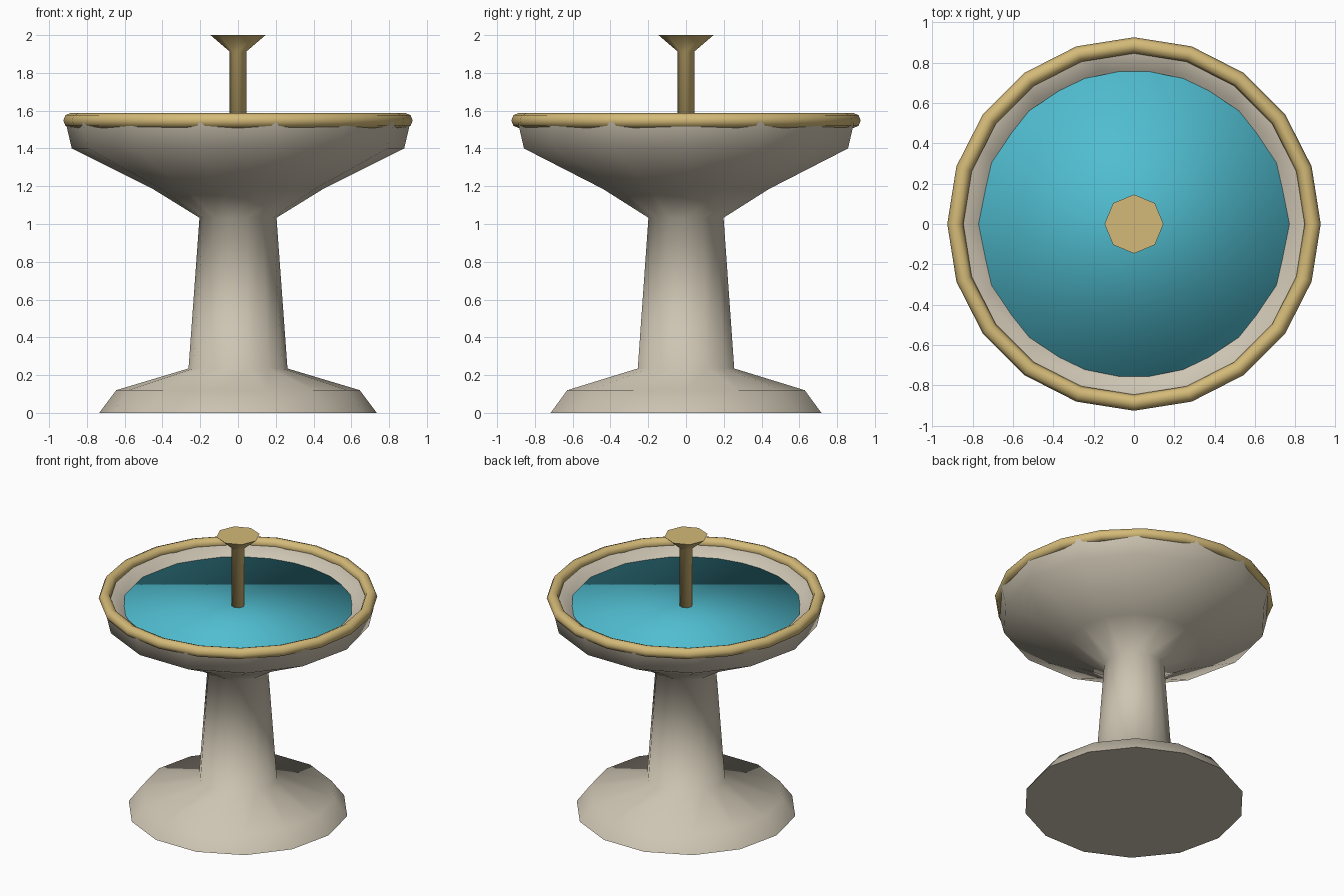
import bpy, bmesh, math

if "Cube" in bpy.data.objects:
    bpy.data.objects.remove(bpy.data.objects["Cube"])


def srgb(r, g, b):
    """Convert 0-255 display values to a linear colour."""
    def lin(c):
        c /= 255
        return c / 12.92 if c <= 0.04045 else ((c + 0.055) / 1.055) ** 2.4
    return (lin(r), lin(g), lin(b), 1)


def material(name, colour):
    m = bpy.data.materials.new(name)
    m.diffuse_color = colour
    m.use_nodes = True
    m.node_tree.nodes["Principled BSDF"].inputs["Base Color"].default_value = m.diffuse_color
    return m


stone = material("stone", srgb(205, 196, 178))
gold = material("gold", srgb(212, 186, 120))
water = material("water", srgb(80, 189, 208))


def lathe(name, profile, sides, mat, closed=False):
    """Spin (radius, z) points around z; open ends are capped."""
    bm = bmesh.new()
    rings = []
    for r, z in profile:
        rings.append([bm.verts.new((r * math.cos(2 * math.pi * i / sides),
                                    r * math.sin(2 * math.pi * i / sides), z))
                      for i in range(sides)])
    pairs = list(zip(rings, rings[1:]))
    if closed:
        pairs.append((rings[-1], rings[0]))
    for a, b in pairs:
        for i in range(sides):
            j = (i + 1) % sides
            bm.faces.new((a[i], a[j], b[j], b[i]))
    if not closed:
        bm.faces.new(rings[0][::-1])
        bm.faces.new(rings[-1])
    bmesh.ops.recalc_face_normals(bm, faces=bm.faces)
    mesh = bpy.data.meshes.new(name)
    bm.to_mesh(mesh)
    bm.free()
    mesh.materials.append(mat)
    obj = bpy.data.objects.new(name, mesh)
    bpy.context.collection.objects.link(obj)
    bpy.ops.object.select_all(action='DESELECT')
    obj.select_set(True)
    bpy.context.view_layer.objects.active = obj
    bpy.ops.object.shade_smooth_by_angle(angle=math.radians(100))
    return obj


# Foot, column and hollow bowl in one turned piece
lathe("pedestal_and_bowl",
      [(0.735, 0), (0.645, 0.12), (0.262, 0.235), (0.204, 1.033), (0.45, 1.185),
       (0.88, 1.40), (0.913, 1.54), (0.85, 1.54), (0.775, 1.49), (0.66, 1.42)],
      14, stone)

# Rounded rim
lathe("rim",
      [(0.885 + 0.04 * math.cos(k * math.pi / 4),
        1.548 + 0.04 * math.sin(k * math.pi / 4)) for k in range(8)],
      20, gold, closed=True)

# Water disc
lathe("water_surface", [(0.77, 1.47), (0.77, 1.49)], 16, water)

# Spout pipe with flared nozzle
lathe("spout", [(0.044, 1.43), (0.044, 1.913), (0.146, 2.0)], 8, gold)
